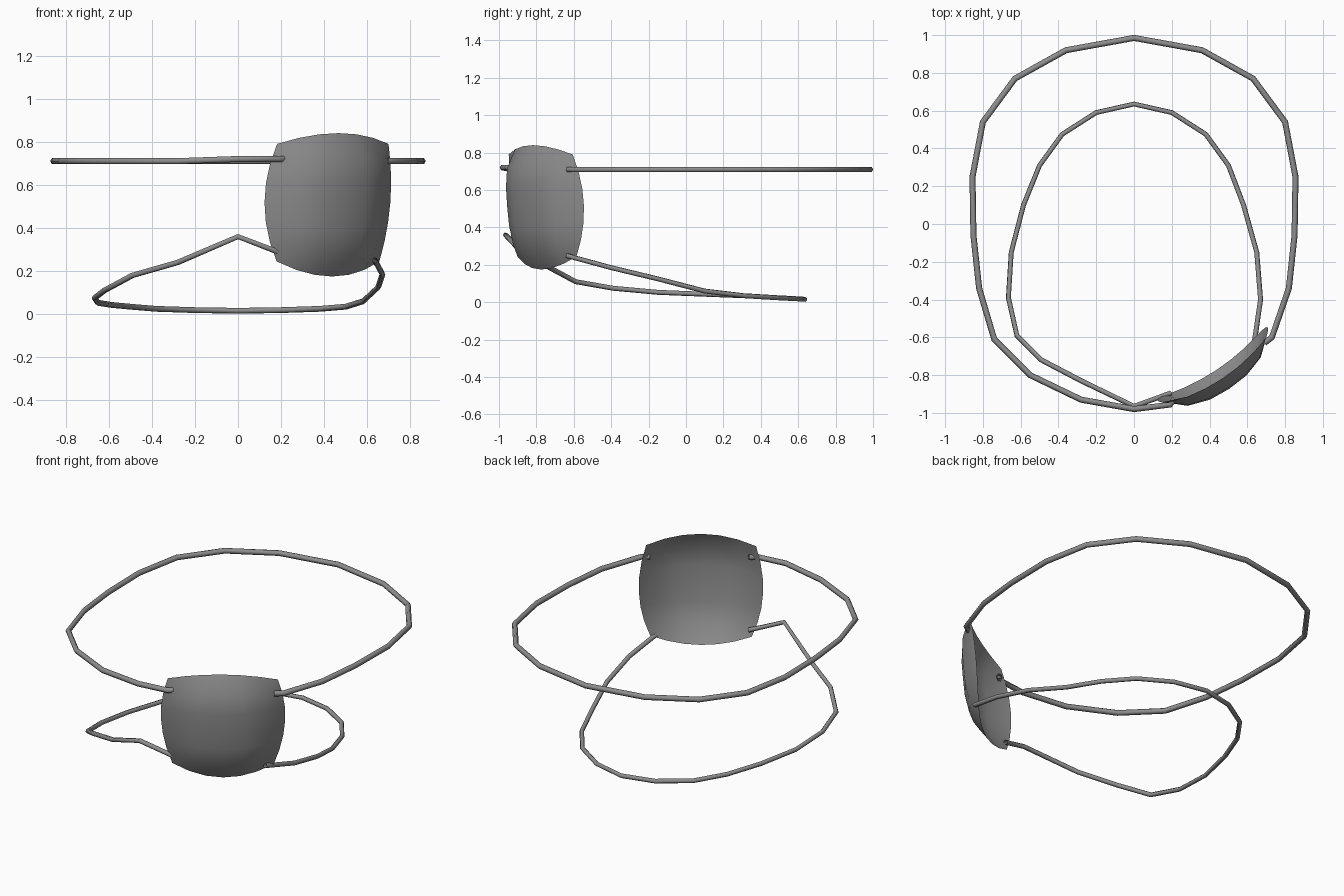
import bpy
import bmesh
from mathutils import Vector

if "Cube" in bpy.data.objects:
    bpy.data.objects.remove(bpy.data.objects["Cube"], do_unlink=True)

# Single grey material
grey = bpy.data.materials.new("grey")
grey.use_nodes = True
colour = (0.27, 0.27, 0.27, 1)
grey.diffuse_color = colour
grey.node_tree.nodes["Principled BSDF"].inputs["Base Color"].default_value = colour


def strap(name, points, radius):
    """Thin six-sided tube along a faceted path."""
    curve = bpy.data.curves.new(name, "CURVE")
    curve.dimensions = "3D"
    curve.bevel_depth = radius
    curve.bevel_resolution = 1
    spline = curve.splines.new("POLY")
    spline.points.add(len(points) - 1)
    for target, co in zip(spline.points, points):
        target.co = (*co, 1)
    spline.use_smooth = True
    curve.materials.append(grey)
    obj = bpy.data.objects.new(name, curve)
    bpy.context.collection.objects.link(obj)
    return obj


# Upper strap: a level loop around the head
upper_left = [(0.36, 0.92), (0.63, 0.77), (0.80, 0.54), (0.855, 0.25),
              (0.85, -0.06), (0.82, -0.34)]
upper = [(0.215, -0.925), (0.19, -0.957), (0, -0.98), (-0.28, -0.93),
         (-0.55, -0.80), (-0.74, -0.61)]
upper += [(-x, y) for x, y in reversed(upper_left)] + [(0, 0.985)] + upper_left
upper += [(0.73, -0.60), (0.69, -0.63)]
strap("upper_strap", [(x, y, 0.71 + 0.01 * (abs(x) < 0.25 and y < 0))
                      for x, y in upper], 0.016)

# Lower strap: sagging loop with a peak at the front
back_left = [(0.20, 0.59, 0.019), (0.38, 0.475, 0.025), (0.50, 0.31, 0.035)]
lower = [(0.195, -0.895, 0.285), (0, -0.965, 0.36), (-0.28, -0.83, 0.24),
         (-0.49, -0.72, 0.18), (-0.62, -0.59, 0.11), (-0.665, -0.39, 0.075),
         (-0.65, -0.15, 0.053), (-0.585, 0.10, 0.043)]
lower += [(-x, y, z) for x, y, z in reversed(back_left)]
lower += [(0, 0.635, 0.016)] + back_left
lower += [(0.58, 0.10, 0.06), (0.65, -0.15, 0.125), (0.67, -0.40, 0.185),
          (0.635, -0.64, 0.25)]
strap("lower_strap", lower, 0.0135)

# Patch: a thin domed shield with bowed edges, angled across the eye
centre = Vector((0.43, -0.735, 0))
across = Vector((0.83, 0.55, 0)).normalized()
outward = Vector((0.55, -0.83, 0)).normalized()
up = Vector((0, 0, 1))
steps = 6


def patch_point(s, t):
    bow = 1 - s * s
    top, bottom = 0.79 + 0.05 * bow, 0.245 - 0.07 * bow
    high = (1 + t) / 2
    width = 0.35 + 0.012 * t - 0.052 * t * t
    rim = high * (0.04 + 0.05 * bow) + (1 - high) * 0.035 * bow
    rim -= 0.025 * (1 - t * t) * s * s
    dome = 0.085 * (1 - s ** 4) * (1 - t ** 4)
    height = bottom + (top - bottom) * high
    return (centre + across * (s * width - 0.015)
            + outward * (rim + dome) + up * height)


bm = bmesh.new()
ticks = [2 * i / steps - 1 for i in range(steps + 1)]
rows = [[bm.verts.new(patch_point(s, t)) for s in ticks] for t in ticks]
for low, high in zip(rows, rows[1:]):
    for i in range(steps):
        face = bm.faces.new((low[i], low[i + 1], high[i + 1], high[i]))
        face.smooth = True
mesh = bpy.data.meshes.new("eye_patch")
bm.to_mesh(mesh)
bm.free()
mesh.materials.append(grey)
patch = bpy.data.objects.new("eye_patch", mesh)
bpy.context.collection.objects.link(patch)
